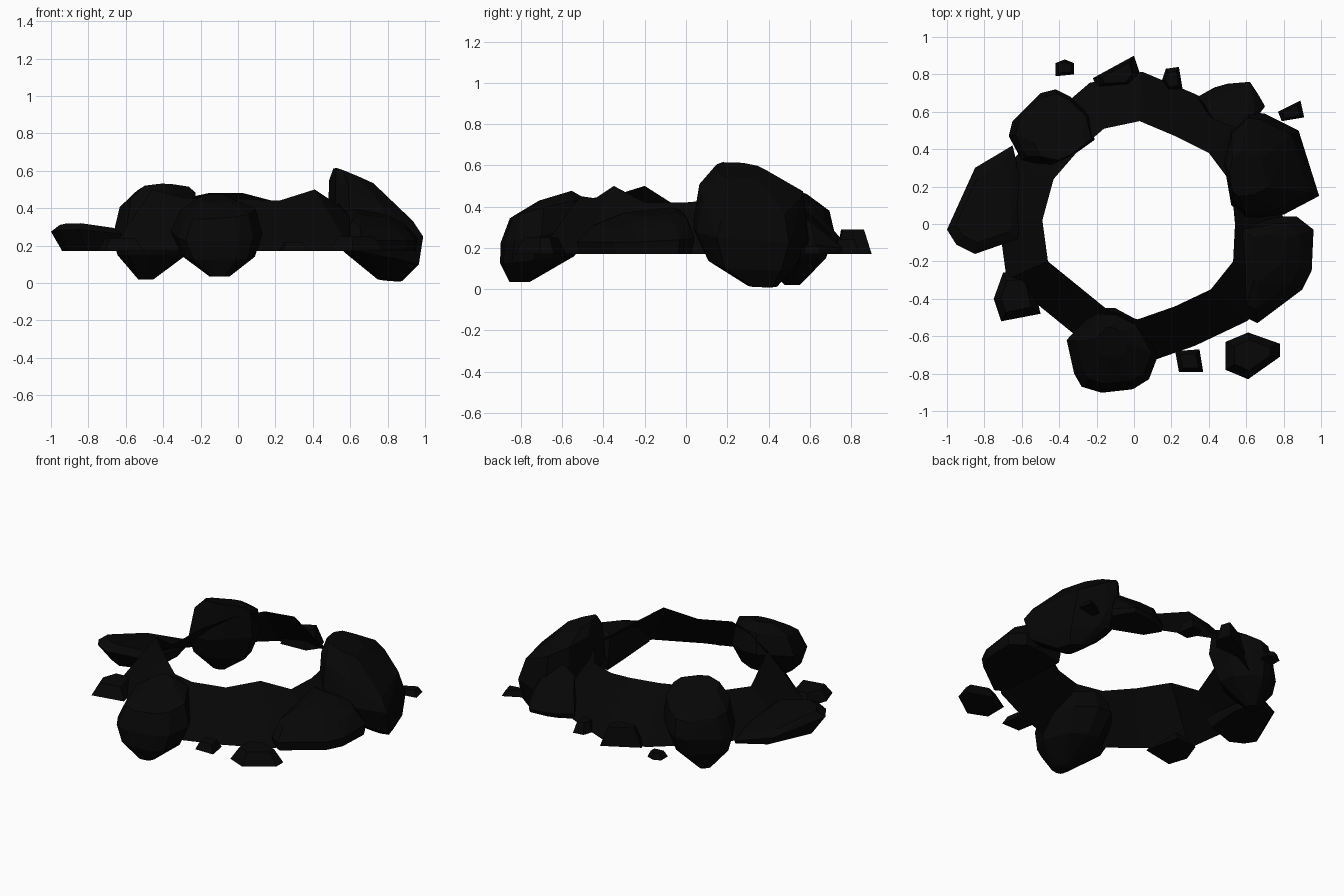
import bpy
import bmesh
from mathutils import Vector

default = bpy.data.objects.get("Cube")
if default:
    bpy.data.objects.remove(default, do_unlink=True)

GROUND = 0.17

# One charcoal colour for everything
charcoal = bpy.data.materials.new("charcoal_rock")
charcoal.use_nodes = True
COLOUR = (0.002, 0.002, 0.002, 1)
charcoal.diffuse_color = COLOUR
shader = charcoal.node_tree.nodes["Principled BSDF"]
shader.inputs["Base Color"].default_value = COLOUR
shader.inputs["Roughness"].default_value = 0.9


def finish(name, bm):
    mesh = bpy.data.meshes.new(name)
    bm.to_mesh(mesh)
    bm.free()
    mesh.materials.append(charcoal)
    obj = bpy.data.objects.new(name, mesh)
    bpy.context.scene.collection.objects.link(obj)
    return obj


def rock(name, outline, layers):
    """Convex rock: the plan outline repeated as layers of
    (height, scale, shift x, shift y, tilt x, tilt y)."""
    bm = bmesh.new()
    centre = sum((Vector(p) for p in outline), Vector((0, 0))) / len(outline)
    for height, scale, dx, dy, tx, ty in layers:
        for p in outline:
            off = (Vector(p) - centre) * scale
            x, y = centre + off + Vector((dx, dy))
            bm.verts.new((x, y, height + tx * off.x + ty * off.y))
    hull = bmesh.ops.convex_hull(bm, input=bm.verts)
    loose = {v for v in hull["geom_interior"] + hull["geom_unused"]
             if isinstance(v, bmesh.types.BMVert)}
    bmesh.ops.delete(bm, geom=list(loose), context="VERTS")
    bmesh.ops.dissolve_limit(bm, angle_limit=0.03, verts=bm.verts, edges=bm.edges)
    bmesh.ops.recalc_face_normals(bm, faces=bm.faces)
    return finish(name, bm)


def stone(name, outline, top, scale=0.65):
    """Small flat-based stone resting on the ground level."""
    return rock(name, outline, [(GROUND, 1, 0, 0, 0, 0),
                                (top, scale, 0, 0, 0, 0)])


# Crater rim: an open shell sloping from the inner ridge to the ground
ridge = [(.54, 0, .42), (.52, .22, .44), (.4, .38, .41), (.22, .47, .43),
         (.03, .55, .48), (-.16, .51, .48), (-.3, .39, .45), (-.43, .24, .4),
         (-.49, .02, .36), (-.46, -.2, .5), (-.3, -.33, .46), (-.14, -.46, .44),
         (.02, -.51, .45), (.22, -.44, .44), (.41, -.35, .5), (.53, -.2, .42)]
bm = bmesh.new()
top = [bm.verts.new(p) for p in ridge]
foot = [bm.verts.new((x * 1.48, y * 1.48, GROUND)) for x, y, z in ridge]
for i in range(len(ridge)):
    bm.faces.new((top[i - 1], foot[i - 1], foot[i], top[i]))
finish("crater_rim", bm)

# Large boulders set into the rim
rock("back_right_boulder",
     [(-.67, .47), (-.65, .55), (-.5, .7), (-.42, .72), (-.34, .68),
      (-.24, .58), (-.21, .45), (-.35, .35), (-.45, .31), (-.6, .34)],
     [(.28, 1, 0, 0, .15, -.05), (.43, .88, .01, 0, .18, -.3),
      (.495, .6, .04, -.05, .06, -.3),
      (.15, .8, -.02, 0, 0, 0), (.02, .18, -.05, 0, 0, 0)])
rock("front_boulder",
     [(-.36, -.62), (-.32, -.8), (-.28, -.87), (-.18, -.9), (0, -.88),
      (.08, -.83), (.13, -.7), (.03, -.52), (-.1, -.45), (-.2, -.45)],
     [(.26, 1, 0, 0, 0, .2), (.385, .82, .01, .01, .05, .25),
      (.45, .35, 0, .06, 0, .3),
      (.14, .8, .01, -.04, 0, .1), (.035, .22, .02, -.11, 0, 0)])
rock("great_boulder",
     [(.48, .33), (.52, .5), (.62, .6), (.7, .59), (.88, .5),
      (.92, .35), (.99, .15), (.8, .05), (.6, .03), (.52, .1)],
     [(.26, 1, 0, 0, -.1, -.1), (.45, .88, -.02, 0, -.5, -.05),
      (.575, .42, -.1, -.05, -.4, -.1), (.13, .78, .04, 0, -.2, -.1),
      (.015, .26, .1, .05, -.1, -.05)])
rock("back_left_boulder",
     [(.34, .68), (.43, .73), (.5, .75), (.62, .76), (.66, .7),
      (.7, .63), (.6, .5), (.4, .58)],
     [(GROUND, .97, 0, -.01, 0, 0), (.21, 1, 0, 0, 0, -.15),
      (.32, .75, -.01, -.04, -.15, -.9)])
rock("left_boulder",
     [(.57, 0), (.8, .04), (.87, .04), (.96, -.03), (.95, -.25),
      (.9, -.35), (.66, -.53), (.6, -.5), (.58, -.2)],
     [(GROUND, .95, 0, 0, 0, 0), (.24, 1, 0, 0, -.05, .05),
      (.33, .8, -.03, .01, -.2, .15), (.37, .45, -.05, .04, -.2, .1)])
rock("right_boulder",
     [(-1, -.03), (-.95, .08), (-.85, .3), (-.65, .42), (-.6, .2),
      (-.62, -.08), (-.85, -.16), (-.95, -.11)],
     [(GROUND, .84, .03, .04, 0, 0), (.25, 1, 0, 0, -.05, -.14),
      (.285, .75, 0, 0, -.08, -.18)])

# Loose stones scattered round the outside
stone("right_front_stone", [(-.75, -.4), (-.7, -.26), (-.55, -.25), (-.5, -.48), (-.71, -.52)], .24)
stone("back_stone", [(-.22, .78), (0, .9), (.03, .81), (-.02, .74), (-.2, .73)], .29)
stone("back_right_pebble", [(-.42, .79), (-.42, .86), (-.37, .88), (-.32, .86), (-.32, .8)], .21)
stone("back_left_pebble", [(.15, .77), (.17, .83), (.24, .84), (.26, .72), (.18, .71)], .24)
stone("left_back_pebble", [(.77, .6), (.89, .66), (.91, .57), (.79, .55)], .21)
stone("front_pebble", [(.22, -.68), (.35, -.67), (.37, -.79), (.24, -.79)], .22)
stone("front_left_stone", [(.49, -.63), (.61, -.58), (.78, -.64), (.78, -.71), (.61, -.83), (.49, -.78)], .25)
